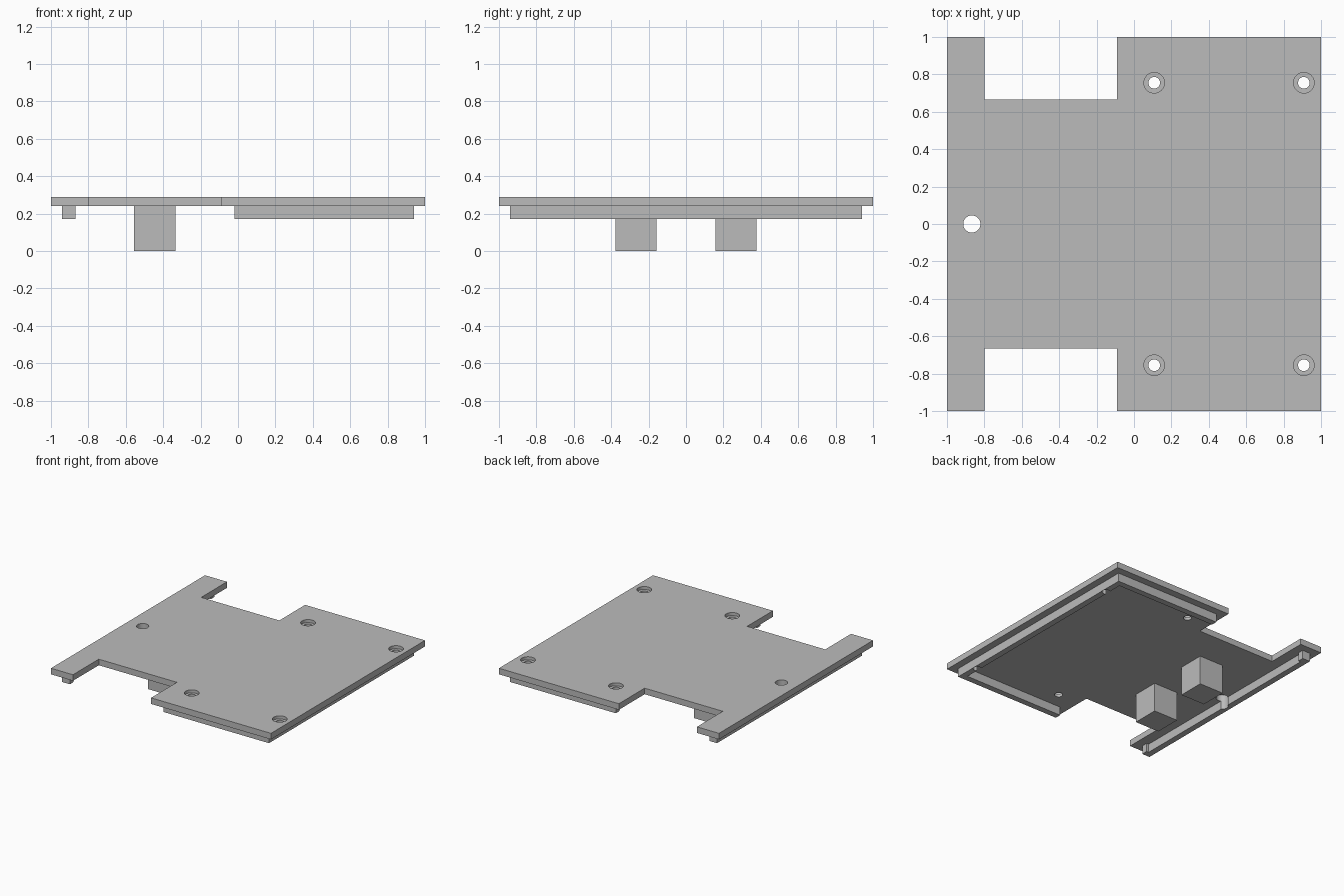
import bpy
import bmesh

if "Cube" in bpy.data.objects:
    bpy.data.objects.remove(bpy.data.objects["Cube"], do_unlink=True)

# Key levels and sizes
TOP, UNDER, LIP_BASE = 0.29, 0.24, 0.17
LIP_OUT, LIP_WALL = 0.94, 0.05

grey = bpy.data.materials.new("light_grey")
grey.use_nodes = True
colour = (0.5, 0.5, 0.5, 1)
grey.diffuse_color = colour
grey.node_tree.nodes["Principled BSDF"].inputs["Base Color"].default_value = colour


def prism(name, outline, z0, z1):
    """Extrude a closed xy outline from z0 up to z1."""
    bm = bmesh.new()
    face = bm.faces.new([bm.verts.new((x, y, z0)) for x, y in outline])
    up = bmesh.ops.extrude_face_region(bm, geom=[face])
    moved = [v for v in up["geom"] if isinstance(v, bmesh.types.BMVert)]
    bmesh.ops.translate(bm, verts=moved, vec=(0, 0, z1 - z0))
    bmesh.ops.recalc_face_normals(bm, faces=bm.faces)
    mesh = bpy.data.meshes.new(name)
    bm.to_mesh(mesh)
    bm.free()
    mesh.materials.append(grey)
    obj = bpy.data.objects.new(name, mesh)
    bpy.context.collection.objects.link(obj)
    return obj


def box(name, x0, x1, y0, y1, z0, z1):
    return prism(name, [(x0, y0), (x1, y0), (x1, y1), (x0, y1)], z0, z1)


def cylinder(name, x, y, radius, z0, z1):
    bpy.ops.mesh.primitive_cylinder_add(
        vertices=40, radius=radius, depth=z1 - z0, location=(x, y, (z0 + z1) / 2))
    obj = bpy.context.object
    obj.name = name
    obj.data.materials.append(grey)
    return obj


def cut(target, cutters):
    """Subtract each cutter from the target and apply the result."""
    bpy.ops.object.select_all(action="DESELECT")
    bpy.context.view_layer.objects.active = target
    target.select_set(True)
    for cutter in cutters:
        mod = target.modifiers.new("cut", "BOOLEAN")
        mod.operation = "DIFFERENCE"
        mod.solver = "EXACT"
        mod.object = cutter
        bpy.ops.object.modifier_apply(modifier=mod.name)
    bpy.ops.object.shade_smooth_by_angle()


# Cover plate with a notch in the front and back edges
half = [(-1, 1), (-0.8, 1), (-0.8, 0.665), (-0.09, 0.665), (-0.09, 1), (1, 1)]
plate = prism("cover_plate", half + [(x, -y) for x, y in reversed(half)], UNDER, TOP)

# Locating lips under the plate: a U on one side, a strip with short returns on the other
def lip(name, outer, end):
    inner = outer - LIP_WALL if outer > 0 else outer + LIP_WALL
    y_in = LIP_OUT - LIP_WALL
    side = [(end, LIP_OUT), (outer, LIP_OUT)]
    back = [(inner, y_in), (end, y_in)]
    outline = side + [(x, -y) for x, y in reversed(side)]
    outline += [(x, -y) for x, y in reversed(back)] + back
    return prism(name, outline, LIP_BASE, UNDER)


main_lip = lip("main_lip", LIP_OUT, -0.02)
end_lip = lip("end_lip", -LIP_OUT, -0.87)

# Screw holes with counterbores, and one plain hole
screws, bores = [], []
for x in (0.108, 0.908):
    for y in (-0.755, 0.755):
        screws.append(cylinder("screw_cutter", x, y, 0.031, 0.1, 0.4))
        bores.append(cylinder("bore_cutter", x, y, 0.055, TOP - 0.025, 0.4))
plain = cylinder("plain_cutter", -0.867, 0, 0.046, 0.1, 0.4)

cut(plate, bores + screws + [plain])
cut(main_lip, screws[2:])
cut(end_lip, [plain])
for helper in screws + bores + [plain]:
    bpy.data.objects.remove(helper, do_unlink=True)

# Support blocks
for name, y in (("front_block", -0.267), ("back_block", 0.267)):
    box(name, -0.555, -0.335, y - 0.11, y + 0.11, 0, UNDER)
